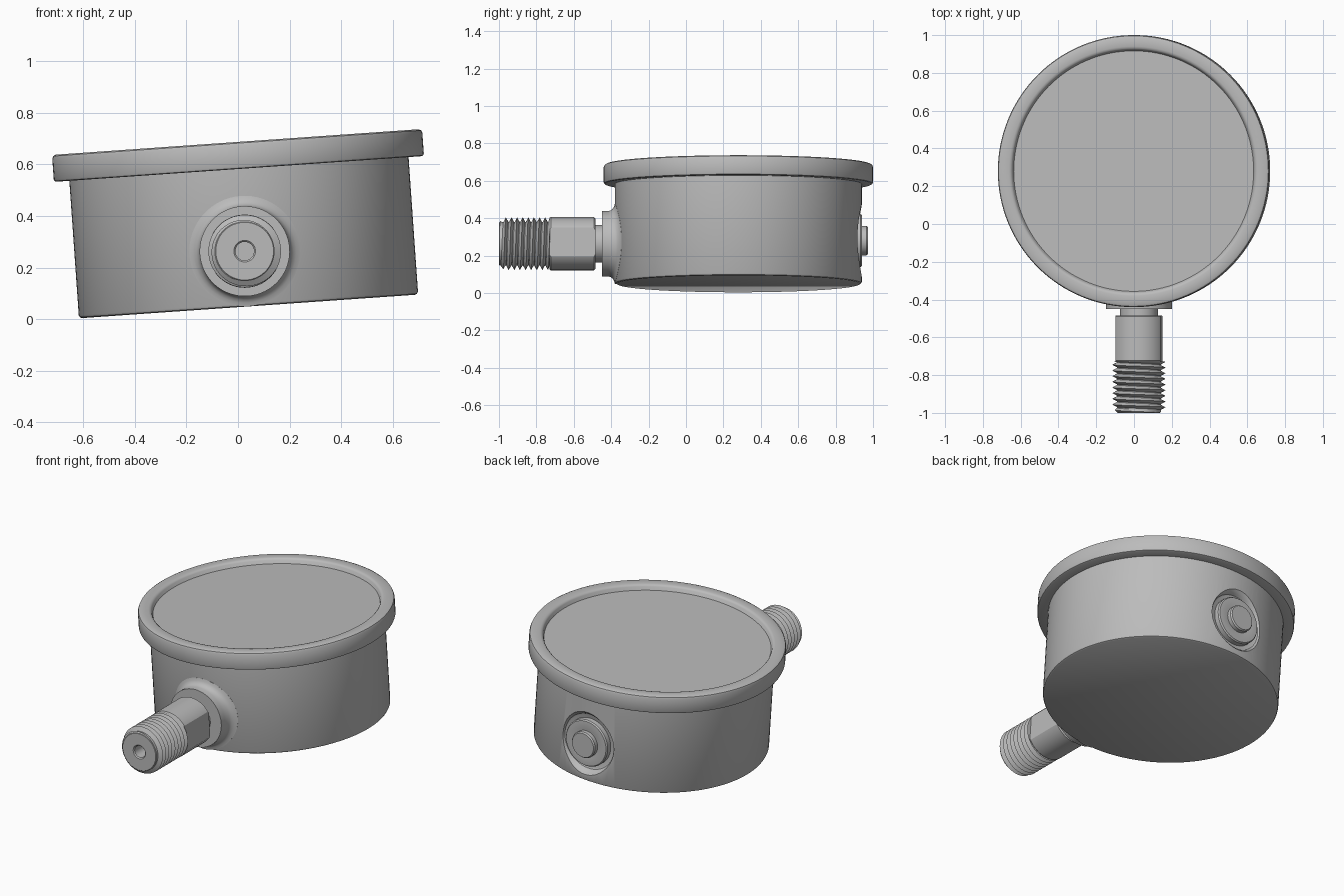
import bpy, bmesh, math
from mathutils import Matrix

cube = bpy.data.objects.get("Cube")
if cube:
    bpy.data.objects.remove(cube, do_unlink=True)

metal = bpy.data.materials.new("plain_grey")
metal.use_nodes = True
GREY = (0.5, 0.5, 0.5, 1)
metal.diffuse_color = GREY
metal.node_tree.nodes["Principled BSDF"].inputs["Base Color"].default_value = GREY

# The whole gauge leans slightly about its stem axis
TILT = Matrix.Translation((0.041, 0.28, 0.049)) @ Matrix.Rotation(math.radians(-4), 4, 'Y')
CASE_R = 0.66
STEM_H = 0.215
PLUG_H = 0.232


def finish(name, bm, angle=35):
    bmesh.ops.remove_doubles(bm, verts=bm.verts, dist=1e-5)
    bmesh.ops.recalc_face_normals(bm, faces=bm.faces)
    mesh = bpy.data.meshes.new(name)
    bm.to_mesh(mesh)
    bm.free()
    mesh.materials.append(metal)
    ob = bpy.data.objects.new(name, mesh)
    bpy.context.collection.objects.link(ob)
    ob.matrix_world = TILT
    smooth(ob, angle)
    return ob


def smooth(ob, angle=35):
    bpy.ops.object.select_all(action='DESELECT')
    ob.select_set(True)
    bpy.context.view_layer.objects.active = ob
    bpy.ops.object.shade_smooth_by_angle(angle=math.radians(angle))


def lathe_mesh(profile, axis='Z', height=0.0, n=64):
    """Spin (radius, position) pairs about the Z axis, or about Y at a height."""
    bm = bmesh.new()
    rings = []
    for r, p in profile:
        ring = []
        for i in range(n):
            a = 2 * math.pi * i / n
            c, s = r * math.cos(a), r * math.sin(a)
            ring.append(bm.verts.new((c, s, p) if axis == 'Z' else (c, p, s + height)))
        rings.append(ring)
    for lo, hi in zip(rings, rings[1:]):
        for i in range(n):
            j = (i + 1) % n
            bm.faces.new((lo[i], lo[j], hi[j], hi[i]))
    for r, ring in ((profile[0][0], rings[0]), (profile[-1][0], rings[-1])):
        if r > 0:
            bm.faces.new(ring)
    return bm


def lathe(name, profile, axis='Z', height=0.0, n=64):
    return finish(name, lathe_mesh(profile, axis, height, n))


# Case, with a shallow flared pocket at the back for the plug
case = lathe("case", [(0.648, 0), (0.656, 0.004), (CASE_R, 0.012), (CASE_R, 0.56)], n=128)
cutter = lathe("pocket_cutter", [(0.160, 0.622), (0.168, 0.626), (0.174, 0.638),
                                 (0.182, 0.65), (0.2, 0.665), (0.2, 0.8)], 'Y', PLUG_H)
cut = case.modifiers.new("pocket", 'BOOLEAN')
cut.operation = 'DIFFERENCE'
cut.solver = 'EXACT'
cut.object = cutter
bpy.context.view_layer.objects.active = case
bpy.ops.object.modifier_apply(modifier="pocket")
bpy.data.objects.remove(cutter, do_unlink=True)
smooth(case)

# Bezel ring and the flat lens inside it
lathe("bezel", [(0.63, 0.535), (0.71, 0.535), (0.717, 0.538), (0.72, 0.545), (0.72, 0.625),
                (0.716, 0.635), (0.706, 0.64), (0.66, 0.64), (0.65, 0.637), (0.643, 0.63),
                (0.636, 0.608), (0.63, 0.6)], n=128)
lathe("lens", [(0.638, 0.58), (0.638, 0.61)], n=128)

# Stem boss, its outer fillet following the curve of the case
boss = lathe_mesh([(0.175, -0.73), (0.175, -0.695), (0.179, -0.682), (0.188, -0.671),
                   (0.2, -0.664), (0.215, -0.6605), (0.215, -0.64)], 'Y', STEM_H)
for v in boss.verts:
    if v.co.y > -0.69:
        v.co.y += CASE_R - math.sqrt(CASE_R ** 2 - v.co.x ** 2)
finish("stem_boss", boss)
lathe("stem_neck", [(0.1, -0.6), (0.1, -0.78)], 'Y', STEM_H)

# Round wrench section with a flat on each side
wrench = lathe_mesh([(0.136, -0.765), (0.142, -0.771), (0.142, -1.003), (0.136, -1.01)],
                    'Y', STEM_H, 96)
for side in (-1, 1):
    res = bmesh.ops.bisect_plane(wrench, geom=wrench.verts[:] + wrench.edges[:] + wrench.faces[:],
                                 plane_co=(side * 0.119, 0, 0), plane_no=(side, 0, 0),
                                 clear_outer=True)
    edges = [e for e in res["geom_cut"] if isinstance(e, bmesh.types.BMEdge)]
    bmesh.ops.holes_fill(wrench, edges=edges)
finish("wrench_flats", wrench, 20)

# Threaded end: bored core plus a helical ridge
END, TOP, PITCH, N = -1.28, -1.008, 0.03, 48
lathe("stem_core", [(0.116, TOP), (0.116, END + 0.004), (0.112, END), (0.042, END),
                    (0.036, END + 0.006), (0.036, END + 0.12)], 'Y', STEM_H)
thread = bmesh.new()
rows = []
for k in range(2 * int((TOP - END) / PITCH) + 6):
    row = []
    for i in range(N + 1):
        a = 2 * math.pi * i / N
        y = END + PITCH * (k / 2 + i / N - 1.5)
        y = min(max(y, END + 0.002), TOP)
        crest = min(0.141, 0.114 + 1.0 * (y - END))
        r = crest if k % 2 else 0.113
        row.append(thread.verts.new((r * math.cos(a), y, r * math.sin(a) + STEM_H)))
    rows.append(row)
for lo, hi in zip(rows, rows[1:]):
    for i in range(N):
        thread.faces.new((lo[i], lo[i + 1], hi[i + 1], hi[i]))
bmesh.ops.dissolve_degenerate(thread, dist=1e-5, edges=thread.edges)
finish("stem_thread", thread)

# Blow-out plug: disc and raised button
lathe("plug_disc", [(0.142, 0.6), (0.142, 0.652), (0.136, 0.66), (0.1, 0.662), (0.09, 0.66)],
      'Y', PLUG_H)
lathe("plug_button", [(0.079, 0.64), (0.079, 0.684), (0.073, 0.692)], 'Y', PLUG_H)
